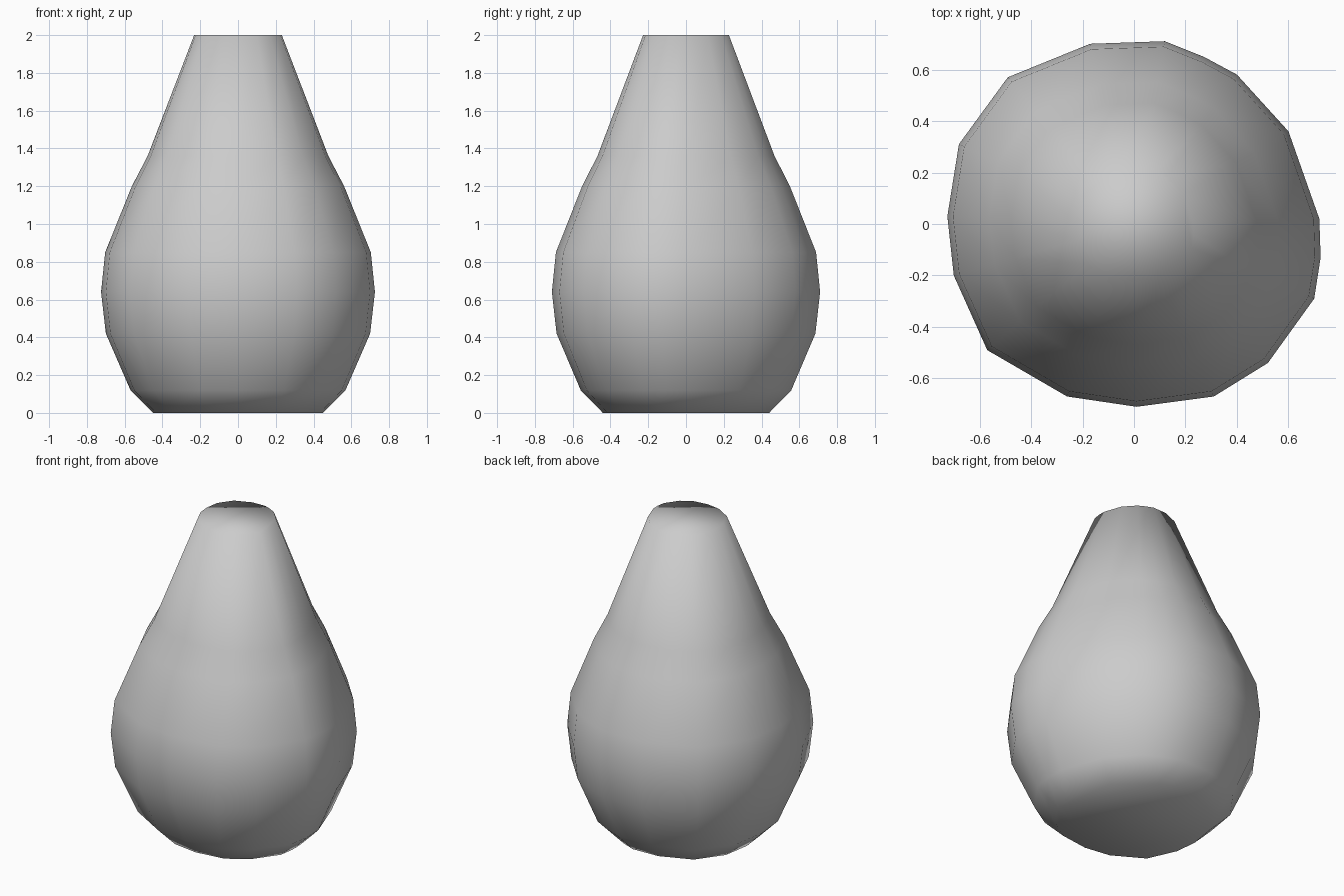
import bpy, bmesh

if "Cube" in bpy.data.objects:
    bpy.data.objects.remove(bpy.data.objects["Cube"])

# uneven, hand-shaped plan outline at the widest level
outline = [(0.72, 0.02), (0.60, 0.36), (0.40, 0.58), (0.27, 0.65), (0.12, 0.71),
           (-0.17, 0.70), (-0.49, 0.57), (-0.68, 0.31), (-0.725, 0.03),
           (-0.70, -0.20), (-0.57, -0.49), (-0.26, -0.67), (0.01, -0.71),
           (0.31, -0.67), (0.52, -0.54), (0.70, -0.29), (0.725, -0.13)]
# (height, scale of the outline) from base to top
profile = [(0, 0.62), (0.12, 0.785), (0.42, 0.965), (0.64, 1.0), (0.85, 0.97),
           (1.2, 0.775), (1.36, 0.66), (2.0, 0.32)]

# closed pear-shaped body
bm = bmesh.new()
rings = [[bm.verts.new((x * s, y * s, z)) for x, y in outline] for z, s in profile]
n = len(outline)
for low, high in zip(rings, rings[1:]):
    for i in range(n):
        j = (i + 1) % n
        bm.faces.new((low[i], low[j], high[j], high[i]))
bm.faces.new(rings[0][::-1])
bm.faces.new(rings[-1])

# smooth all over, including the base and top edges
for f in bm.faces:
    f.smooth = True
bm.normal_update()
mesh = bpy.data.meshes.new("vase_body")
bm.to_mesh(mesh)
bm.free()
body = bpy.data.objects.new("vase_body", mesh)
bpy.context.collection.objects.link(body)
